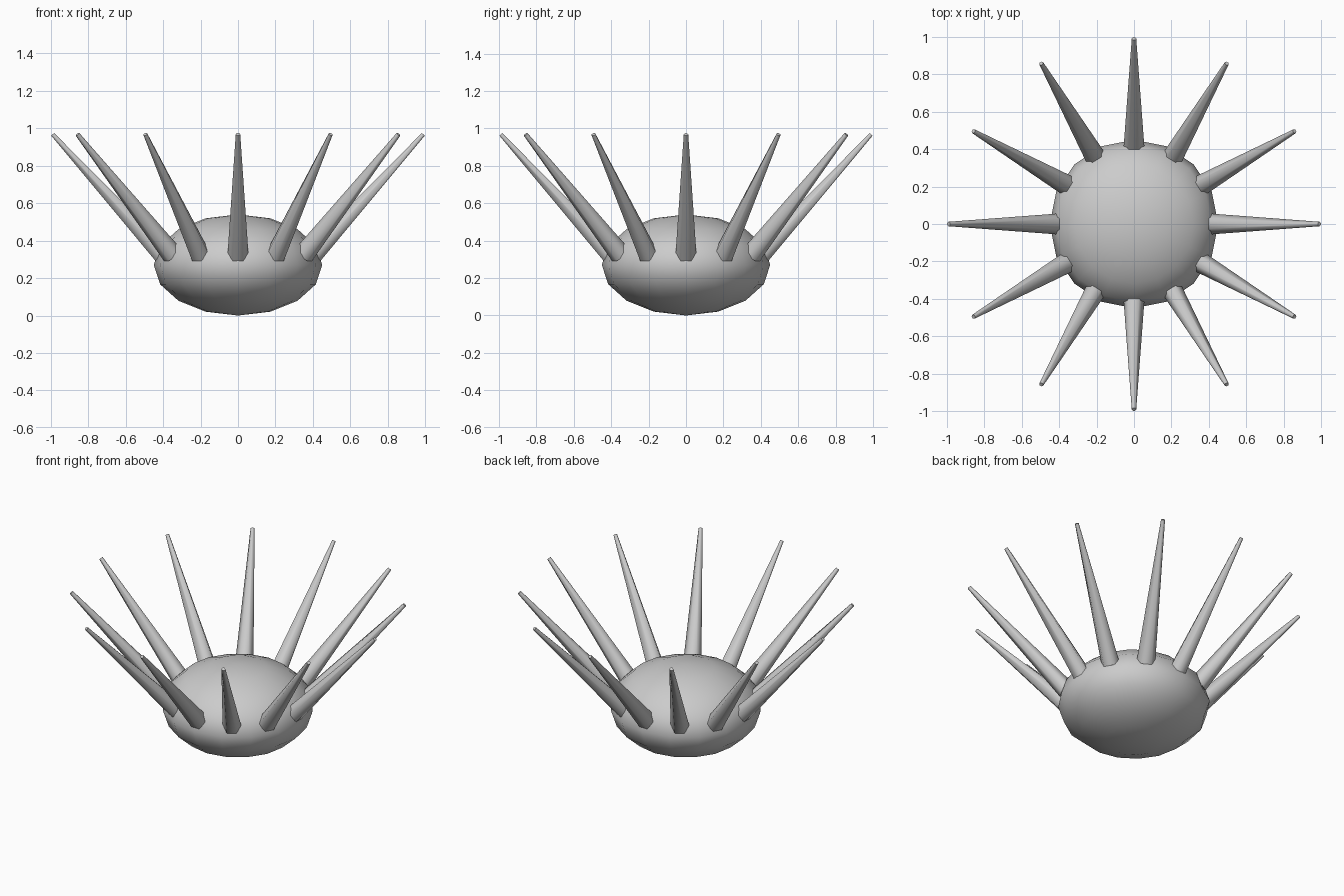
import bpy, math
from mathutils import Vector

if "Cube" in bpy.data.objects:
    bpy.data.objects.remove(bpy.data.objects["Cube"])


def smooth(obj, angle):
    bpy.ops.object.select_all(action='DESELECT')
    obj.select_set(True)
    bpy.context.view_layer.objects.active = obj
    bpy.ops.object.shade_smooth_by_angle(angle=math.radians(angle))


def spike(name, turn):
    # Tapered cone leaning outward from the body's rim
    out = Vector((math.cos(turn), math.sin(turn), 0))
    base = out * 0.405 + Vector((0, 0, 0.325))
    tip = out * 0.99 + Vector((0, 0, 0.968))
    axis = tip - base
    bpy.ops.mesh.primitive_cone_add(
        vertices=6, radius1=0.056, radius2=0.012, depth=axis.length,
        location=(base + tip) / 2)
    obj = bpy.context.object
    obj.name = name
    tilt = math.atan2(math.hypot(axis.x, axis.y), axis.z)
    obj.rotation_euler = (0, tilt, turn)
    smooth(obj, 62)


# Flattened round body
bpy.ops.mesh.primitive_uv_sphere_add(segments=16, ring_count=8, radius=1, location=(0, 0, 0.275))
body = bpy.context.object
body.name = "body"
body.scale = (0.45, 0.45, 0.27)
smooth(body, 60)

# Ring of twelve spikes
for i in range(12):
    spike(f"spike_{i + 1}", i * math.tau / 12)

# Rest the model on the ground plane
body.location.z = 0.27
